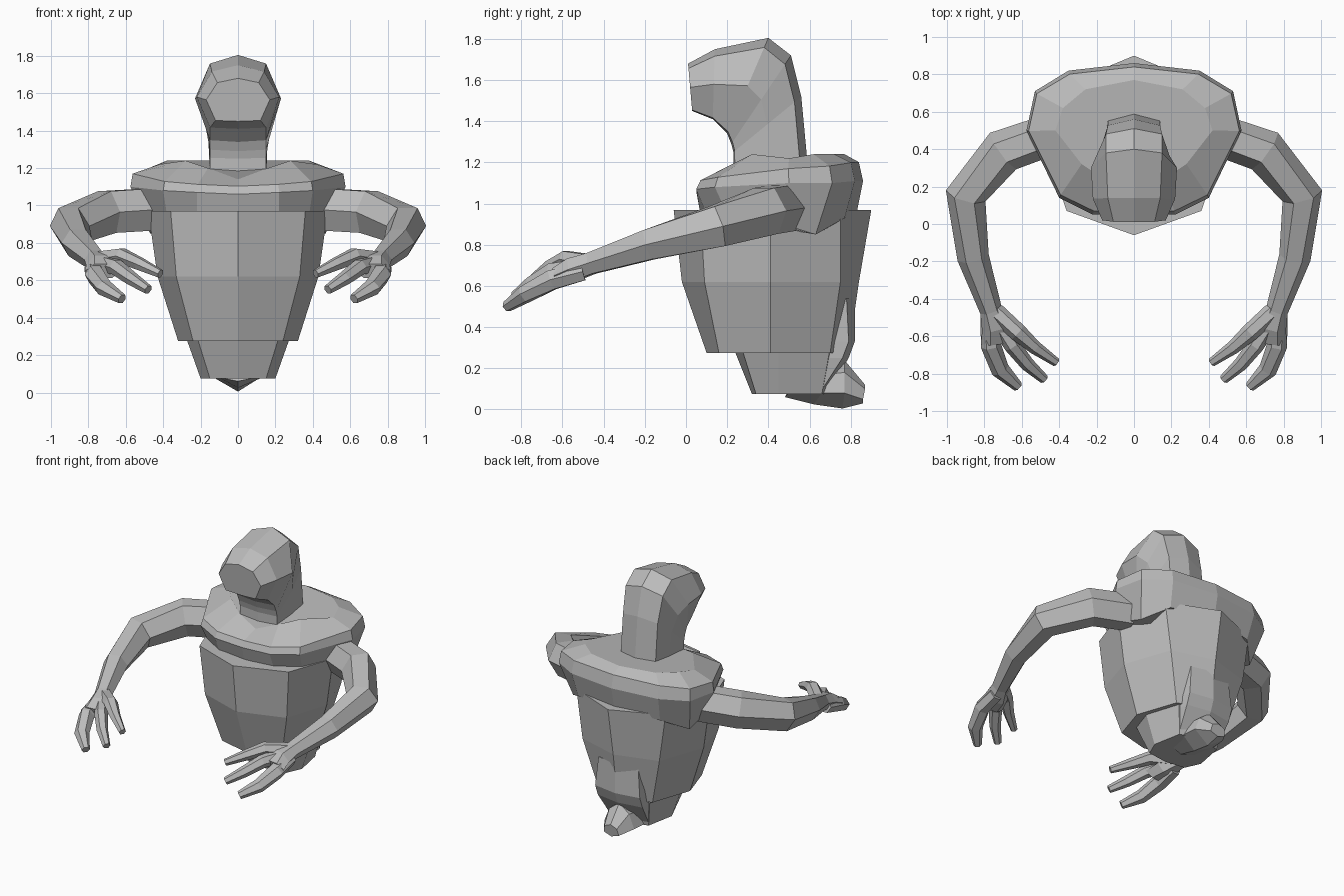
import bpy
import bmesh
from math import cos, sin, pi
from mathutils import Vector

default_cube = bpy.data.objects.get("Cube")
if default_cube:
    bpy.data.objects.remove(default_cube, do_unlink=True)

clay = bpy.data.materials.new("clay grey")
clay.use_nodes = True
clay.diffuse_color = (0.5, 0.5, 0.5, 1)
clay.node_tree.nodes["Principled BSDF"].inputs["Base Color"].default_value = clay.diffuse_color


def loft(name, rings, mirror=False):
    """Skin a series of equal rings, close both ends, optionally mirror across x."""
    bm = bmesh.new()
    loops = [[bm.verts.new(p) for p in ring] for ring in rings]
    count = len(loops[0])
    for low, high in zip(loops, loops[1:]):
        for i in range(count):
            j = (i + 1) % count
            bm.faces.new((low[i], low[j], high[j], high[i]))
    bm.faces.new(loops[0][::-1])
    bm.faces.new(loops[-1])
    bmesh.ops.recalc_face_normals(bm, faces=bm.faces[:])
    mesh = bpy.data.meshes.new(name)
    bm.to_mesh(mesh)
    bm.free()
    mesh.materials.append(clay)
    obj = bpy.data.objects.new(name, mesh)
    bpy.context.collection.objects.link(obj)
    if mirror:
        obj.modifiers.new("both sides", 'MIRROR')
    return obj


def whole(half):
    """Complete a half outline that starts and ends on the centre line."""
    return [Vector(p) for p in half] + [Vector((-x, y, z)) for x, y, z in half[-2:0:-1]]


def level(z, outline):
    return whole([(x, y, z) for x, y in outline])


def limb(name, path, sides=6):
    """Tapered tube; each stop is a point, a sideways radius and an upward radius."""
    points = [Vector(stop[0]) for stop in path]
    rings = []
    for i, (point, wide, tall) in enumerate(path):
        along = (points[min(i + 1, len(path) - 1)] - points[max(i - 1, 0)]).normalized()
        side = along.cross(Vector((0, 0, 1))).normalized()
        up = side.cross(along)
        rings.append([points[i] + side * wide * cos(a) + up * tall * sin(a)
                      for a in (2 * pi * k / sides for k in range(sides))])
    return loft(name, rings, mirror=True)


# Torso and the narrower waist below it
loft("torso", [
    level(0.275, [(0, .1), (.24, .16), (.32, .41), (.22, .7), (0, .79)]),
    level(0.62, [(0, -.02), (.33, .09), (.43, .41), (.31, .75), (0, .84)]),
    level(0.97, [(0, -.06), (.36, .07), (.48, .41), (.36, .75), (0, .9)])])
loft("waist", [
    level(0.075, [(0, .32), (.15, .34), (.2, .45), (.16, .66), (0, .7)]),
    level(0.3, [(0, .23), (.22, .27), (.28, .45), (.2, .7), (0, .76)])])

# Block at the small of the back, and the stubby tail under it
loft("back_block", [
    level(0.08, [(0, .52), (.17, .52), (.16, .65), (0, .69)]),
    level(0.25, [(0, .52), (.2, .52), (.18, .76), (0, .79)]),
    level(0.33, [(0, .52), (.2, .52), (.18, .79), (0, .82)]),
    level(0.54, [(0, .52), (.2, .52), (.16, .78), (0, .82)])])
loft("tail", [
    whole([(0, .48, .06), (.1, .5, .08), (.08, .52, .14), (0, .52, .16)]),
    whole([(0, .62, .025), (.13, .66, .08), (.1, .68, .17), (0, .68, .22)]),
    whole([(0, .76, .005), (.12, .77, .08), (.08, .77, .18), (0, .77, .24)]),
    whole([(0, .86, .03), (.06, .86, .05), (.05, .87, .1), (0, .87, .12)])])

# Shoulder yoke, drooping at the armpits and dipping at the throat
rim = [(0, .05, 1.06), (.22, .05, 1.07), (.4, .14, 1.08), (.575, .5, 1.1),
       (.53, .71, 1.1), (.35, .82, 1.11), (0, .86, 1.11)]
loft("shoulders", [
    whole([(0, .07, .95), (.22, .1, .95), (.38, .2, .95), (.48, .47, .9),
           (.47, .63, .85), (.33, .77, .93), (0, .83, .96)]),
    whole(rim),
    whole([(x * .98, .45 + (y - .45) * .95, z + .04 + .06 * y) for x, y, z in rim]),
    whole([(0, .2, 1.14), (.16, .24, 1.2), (.28, .32, 1.24), (.42, .5, 1.22),
           (.38, .62, 1.24), (.26, .72, 1.24), (0, .77, 1.24)])])


# Head and neck: sections swept from the face, over the crown and down
def head_ring(outer, inner, w_out, w_mid, w_in):
    top, low = Vector((0, *outer)), Vector((0, *inner))

    def at(t, x):
        return top.lerp(low, t) + Vector((x, 0, 0))
    return whole([top, at(.1, w_out), at(.5, w_mid), at(.98, w_in), low])


loft("head_and_neck", [
    head_ring((.01, 1.68), (.03, 1.45), .11, .17, .12),
    head_ring((.14, 1.75), (.13, 1.41), .14, .22, .15),
    head_ring((.4, 1.805), (.2, 1.34), .15, .23, .15),
    head_ring((.51, 1.72), (.22, 1.29), .15, .19, .15),
    head_ring((.56, 1.52), (.23, 1.25), .14, .16, .15),
    head_ring((.59, 1.2), (.23, 1.13), .14, .15, .15)])

# Arms running out to the elbow, forward to the wrist and into the palm
limb("arms", [
    ((.44, .48, .98), .11, .13),
    ((.7, .39, .965), .12, .13),
    ((.9, .15, .89), .11, .115),
    ((.86, -.18, .8), .085, .085),
    ((.765, -.46, .71), .06, .06),
    ((.73, -.55, .68), .085, .065),
    ((.72, -.63, .65), .1, .045)])

# Two fingers and a thumb
limb("thumbs", [
    ((.74, -.47, .71), .05, .05), ((.62, -.58, .73), .048, .045),
    ((.53, -.66, .69), .037, .037), ((.415, -.74, .635), .024, .024)])
limb("inner_fingers", [
    ((.74, -.5, .69), .05, .05), ((.65, -.65, .67), .045, .045),
    ((.57, -.75, .61), .038, .038), ((.48, -.83, .55), .026, .026)])
limb("outer_fingers", [
    ((.77, -.5, .67), .05, .05), ((.765, -.65, .63), .055, .055),
    ((.715, -.78, .56), .05, .045), ((.62, -.87, .5), .028, .028)])
